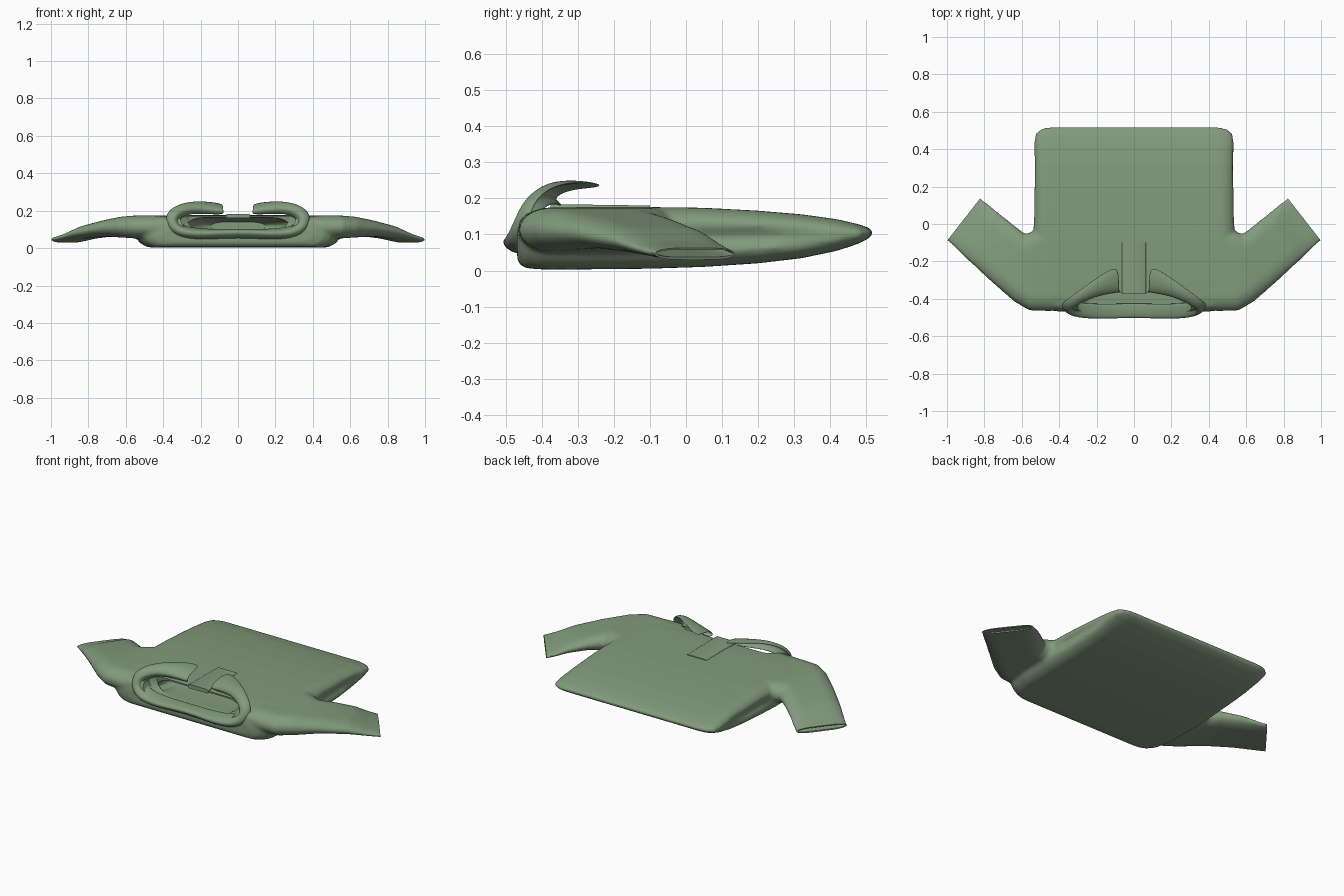
import bpy, math
from mathutils import Vector

if "Cube" in bpy.data.objects:
    bpy.data.objects.remove(bpy.data.objects["Cube"])

green = bpy.data.materials.new("sage green cloth")
green.diffuse_color = (0.225, 0.325, 0.205, 1)
green.use_nodes = True
green.node_tree.nodes["Principled BSDF"].inputs["Base Color"].default_value = green.diffuse_color


def mesh_object(name, verts, faces):
    me = bpy.data.meshes.new(name)
    me.from_pydata([tuple(v) for v in verts], [], faces)
    me.materials.append(green)
    ob = bpy.data.objects.new(name, me)
    bpy.context.collection.objects.link(ob)
    return ob


def loft(name, rings):
    """Closed tube through rings, capped at both ends, normals outward."""
    n = len(rings[0])
    verts = [v for r in rings for v in r]
    faces = [(k * n + i, k * n + (i + 1) % n, (k + 1) * n + (i + 1) % n, (k + 1) * n + i)
             for k in range(len(rings) - 1) for i in range(n)]
    faces += [tuple(reversed(range(n))), tuple(range(len(verts) - n, len(verts)))]
    ob = mesh_object(name, verts, faces)
    activate(ob)
    bpy.ops.object.mode_set(mode='EDIT')
    bpy.ops.mesh.select_all(action='SELECT')
    bpy.ops.mesh.normals_make_consistent(inside=False)
    bpy.ops.object.mode_set(mode='OBJECT')
    return ob


def activate(ob):
    bpy.ops.object.select_all(action='DESELECT')
    ob.select_set(True)
    bpy.context.view_layer.objects.active = ob


def ring(a, b, lo, hi, r, notch=0.0, n=48):
    """Flat rounded section between points a and b, from height lo to hi."""
    a, b = Vector((*a, 0)), Vector((*b, 0))
    mid, half = (a + b) / 2, (b - a).length / 2
    d = (b - a).normalized()
    out = []
    for i in range(n):
        t = 2 * math.pi * (i + 0.5) / n
        c, s = math.cos(t), math.sin(t)
        u = math.copysign(half - r, c) + r * c
        u -= math.copysign(notch * math.exp(-(s / 0.35) ** 2), c)
        p = mid + d * u
        out.append(Vector((p.x, p.y, (lo + hi) / 2 + (hi - lo) / 2 * s)))
    return out


def apply_mods(ob):
    activate(ob)
    for m in list(ob.modifiers):
        bpy.ops.object.modifier_apply(modifier=m.name)


def cut(ob, cutter):
    m = ob.modifiers.new("cut", 'BOOLEAN')
    m.operation, m.object, m.solver = 'DIFFERENCE', cutter, 'EXACT'
    apply_mods(ob)
    bpy.data.objects.remove(cutter)


# torso: y, half width, low z, high z, side groove
body = [(-.468, .40, .03, .11, 0), (-.46, .46, .014, .14, 0), (-.44, .50, .006, .16, 0),
        (-.40, .53, .003, .17, 0), (-.30, .548, .003, .176, 0), (-.1, .552, .005, .176, .01),
        (.05, .55, .010, .174, .03), (.2, .547, .020, .166, .03), (.32, .544, .034, .156, .02),
        (.42, .54, .055, .142, .008), (.48, .53, .075, .128, 0), (.508, .50, .09, .118, 0),
        (.52, .46, .102, .108, 0)]
shirt = loft("shirt", [ring((-w, y), (w, y), lo, hi, .09, g) for y, w, lo, hi, g in body])

# sleeves: front point, back point, low z, high z
sleeve = [((.33, -.455), (.36, .02), .05, .172), ((.45, -.466), (.46, .0), .05, .175),
          ((.56, -.462), (.535, -.035), .052, .174), ((.64, -.415), (.58, -.055), .057, .168),
          ((.75, -.32), (.65, .0), .062, .148), ((.87, -.21), (.73, .065), .05, .118),
          ((.95, -.135), (.785, .112), .037, .08), ((1.0, -.09), (.82, .14), .03, .062),
          ((1.04, -.055), (.86, .175), .022, .05)]
parts = [shirt]
for sx in (-1, 1):
    parts.append(loft("sleeve", [ring((f[0] * sx, f[1]), (b[0] * sx, b[1]), lo, hi, .09)
                                 for f, b, lo, hi in sleeve]))
for p in parts:
    p.select_set(True)
bpy.context.view_layer.objects.active = shirt
bpy.ops.object.join()
m = shirt.modifiers.new("blend", 'REMESH')
m.mode, m.voxel_size = 'VOXEL', 0.009
m = shirt.modifiers.new("soften", 'SMOOTH')
m.factor, m.iterations = 0.5, 8
apply_mods(shirt)

# cuff ends: trim flat, then hollow
for sx in (-1, 1):
    ax, ed = Vector((.787 * sx, .616, 0)), Vector((.616 * sx, -.787, 0))
    base = Vector((.91 * sx, .025, 0))
    rect = [(-.25, -.1), (.25, -.1), (.25, .3), (-.25, .3)]
    cut(shirt, loft("trim", [[base + ax * d + ed * u + Vector((0, 0, z)) for u, z in rect]
                             for d in (0, .25)]))
    hole = []
    for d, z0, z1 in ((-.10, .058, .078), (.0, .038, .057), (.05, .028, .047)):
        c = base + ax * d
        p, q = c - ed * .135, c + ed * .135
        hole.append(ring((p.x, p.y), (q.x, q.y), z0, z1, .06))
    cut(shirt, loft("hollow", hole))

# neck opening
neck = [(-.62, .31, .085, .26), (-.40, .31, .085, .26), (-.375, .27, .085, .24),
        (-.365, .27, .085, .163), (-.2, .24, .08, .16), (-.12, .15, .09, .14)]
cut(shirt, loft("neck_cutter", [ring((-w, y), (w, y), lo, hi, .09) for y, w, lo, hi in neck]))
for f in shirt.data.polygons:
    f.material_index = 0

# collar: inner stand edge, fold and flap edge, from front tip to back centre
stand = [(.07, -.34, .178), (.16, -.35, .182), (.25, -.375, .185), (.305, -.40, .165),
         (.315, -.41, .14), (.28, -.42, .112), (.16, -.425, .10), (0, -.42, .098)]
fold = [(.075, -.375, .198), (.16, -.385, .208), (.25, -.41, .212), (.325, -.455, .185),
        (.345, -.48, .14), (.30, -.502, .098), (.18, -.515, .088), (0, -.503, .10)]
crest = [(.078, -.32, .228), (.16, -.335, .245), (.27, -.385, .247), (.36, -.44, .205),
         (.382, -.462, .14), (.335, -.492, .072), (.20, -.50, .058), (0, -.49, .076)]
flap = [(.08, -.22, .232), (.15, -.25, .244), (.28, -.345, .246), (.375, -.415, .205),
        (.392, -.435, .14), (.345, -.455, .068), (.22, -.46, .042), (0, -.455, .058)]
rows = [r + [(-x, y, z) for x, y, z in reversed(r[:-1])] for r in (stand, fold, crest, flap)]
n = len(rows[0])
collar = mesh_object("collar", [v for r in rows for v in r],
                     [(k * n + i, k * n + i + 1, (k + 1) * n + i + 1, (k + 1) * n + i)
                      for k in range(3) for i in range(n - 1)])
m = collar.modifiers.new("thickness", 'SOLIDIFY')
m.thickness, m.offset = 0.012, 0
m = collar.modifiers.new("round", 'SUBSURF')
m.levels = m.render_levels = 3
m.boundary_smooth = 'PRESERVE_CORNERS'

# button placket
placket = loft("placket", [ring((-.065, y), (.065, y), .16, z, .008, n=16)
                           for y, z in ((-.375, .184), (-.3, .183), (-.2, .182), (-.1, .180))])

for ob in (shirt, collar, placket):
    activate(ob)
    bpy.ops.object.shade_smooth_by_angle(angle=math.radians(45))
